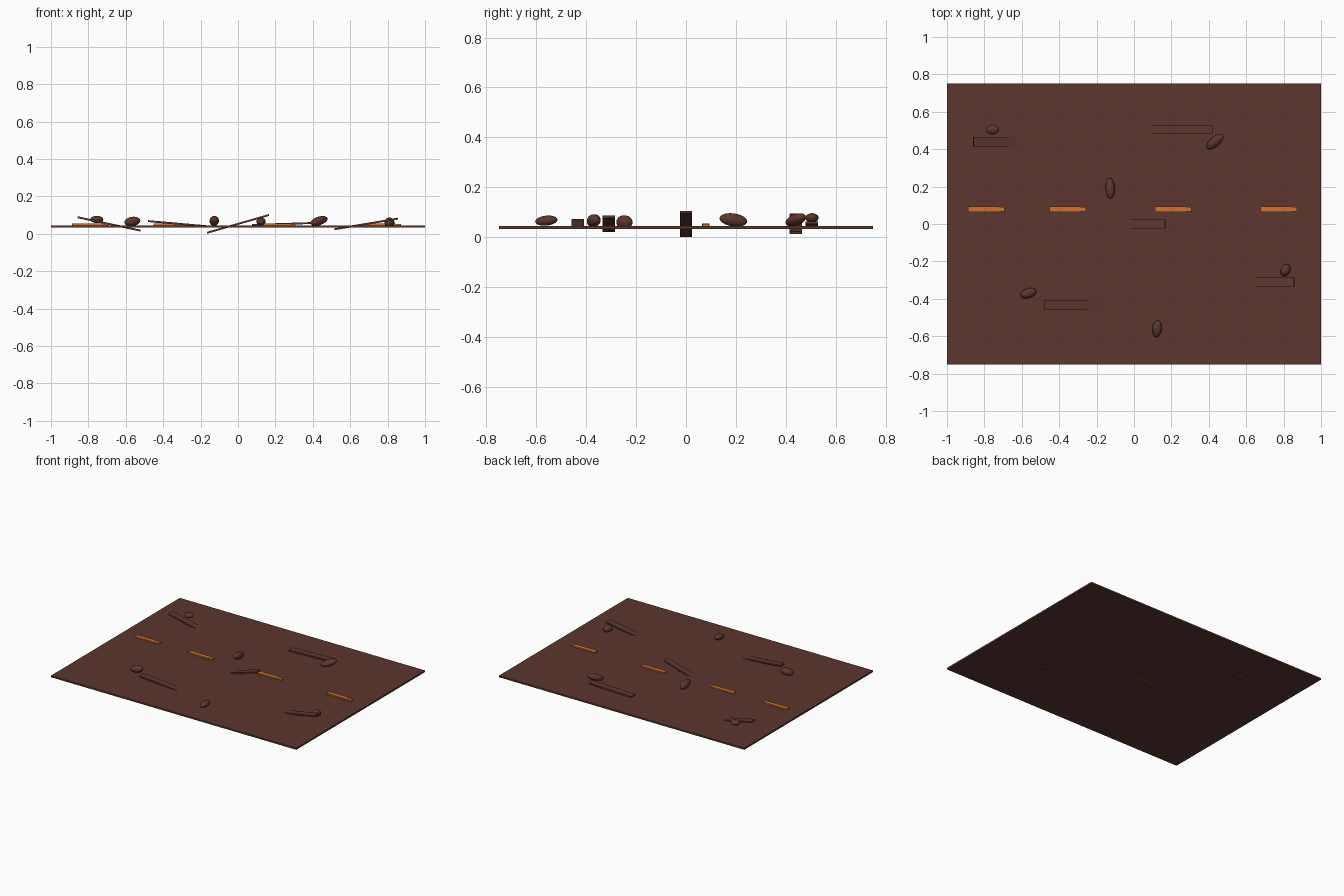
import bpy, math

if "Cube" in bpy.data.objects:
    bpy.data.objects.remove(bpy.data.objects["Cube"])


def material(name, color):
    m = bpy.data.materials.new(name)
    m.diffuse_color = (*color, 1)
    m.use_nodes = True
    m.node_tree.nodes["Principled BSDF"].inputs["Base Color"].default_value = m.diffuse_color
    return m


brown = material("dark_brown_earth", (0.107, 0.037, 0.028))
orange = material("ember_orange", (0.63, 0.17, 0.025))


def box(name, loc, size, mat, tilt=0):
    bpy.ops.mesh.primitive_cube_add(size=1, location=loc)
    o = bpy.context.object
    o.name = name
    o.scale = size
    o.rotation_euler = (0, math.radians(tilt), 0)
    o.data.materials.append(mat)
    return o


def rock(name, loc, size, rot):
    bpy.ops.mesh.primitive_uv_sphere_add(segments=20, ring_count=12, radius=0.5, location=loc)
    o = bpy.context.object
    o.name = name
    o.scale = size
    o.rotation_euler = [math.radians(a) for a in rot]
    o.data.materials.append(brown)
    bpy.ops.object.shade_smooth()


# Ground slab
box("ground_slab", (0, 0, 0.039), (2, 1.5, 0.012), brown)

# Tilted planks sunk into the slab: x, y, tilt about y
for i, (x, y, tilt) in enumerate([(-0.69, 0.44, 12), (-0.31, -0.435, 5), (0, 0, -16),
                                  (0.248, 0.505, -1.8), (0.686, -0.31, -9.5)]):
    box(f"plank_{i + 1}", (x, y, 0.053), (0.345, 0.05, 0.01), brown, tilt)

# Glowing strips: a long bar with a slightly narrower tip
for i, x in enumerate([-0.79, -0.355, 0.21, 0.775]):
    box(f"ember_strip_{i + 1}", (x - 0.015, 0.079, 0.048), (0.165, 0.03, 0.012), orange)
    box(f"ember_tip_{i + 1}", (x + 0.08, 0.079, 0.048), (0.035, 0.024, 0.011), orange)

# Rounded stones: location, size, rotation
rocks = [((-0.755, 0.505, 0.077), (0.07, 0.053, 0.038), (0, 0, 5)),
         ((-0.127, 0.19, 0.069), (0.05, 0.113, 0.052), (-8, 0, 4)),
         ((0.433, 0.44, 0.069), (0.115, 0.054, 0.045), (0, -15, 40)),
         ((-0.565, -0.37, 0.066), (0.09, 0.052, 0.05), (0, -8, 18)),
         ((0.123, -0.56, 0.066), (0.05, 0.09, 0.04), (6, 0, -5)),
         ((0.81, -0.247, 0.06), (0.05, 0.068, 0.055), (0, 0, -25))]
for i, r in enumerate(rocks):
    rock(f"stone_{i + 1}", *r)
